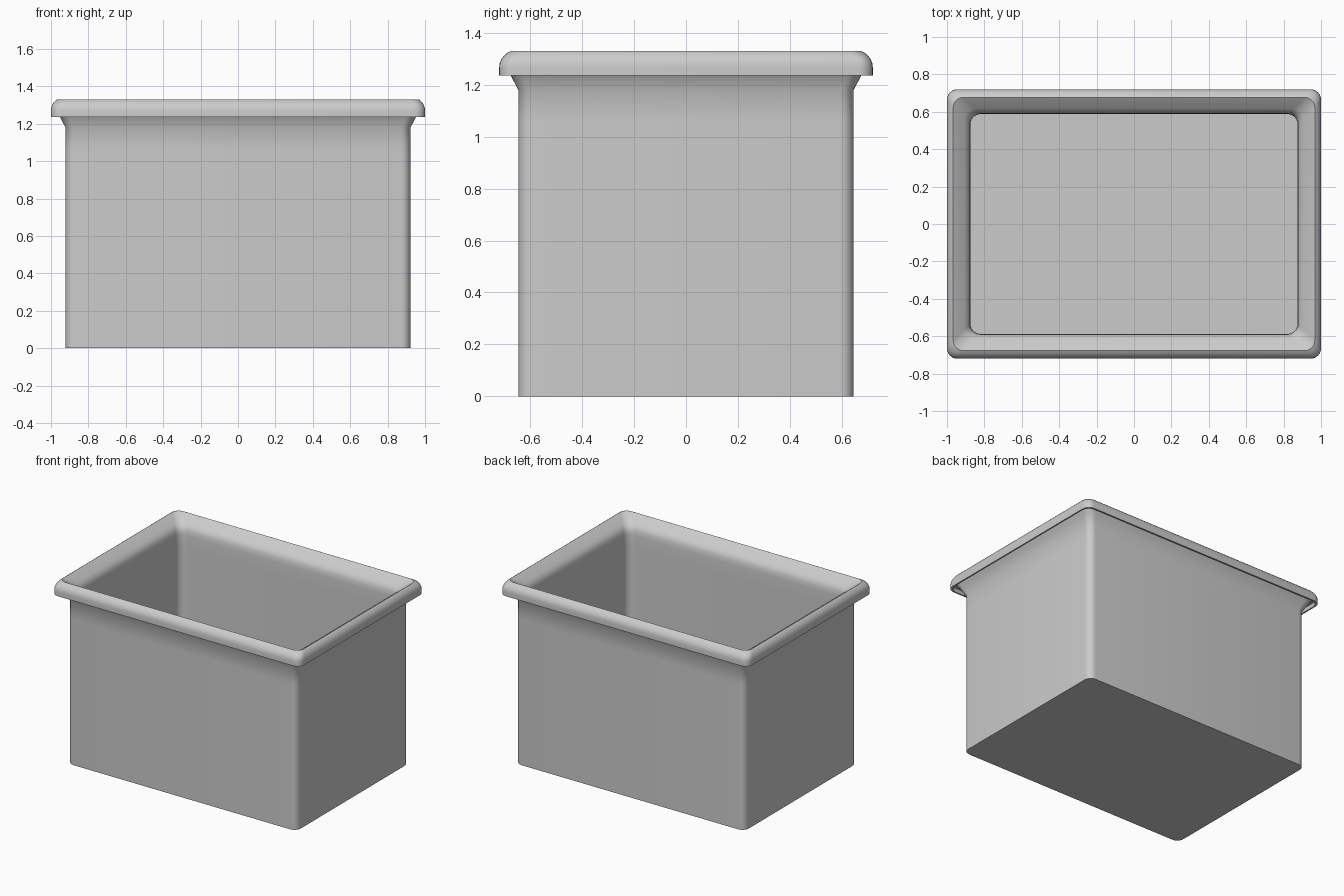
import bpy, bmesh, math

if "Cube" in bpy.data.objects:
    bpy.data.objects.remove(bpy.data.objects["Cube"])

SEG = 6  # steps per rounded corner


def ring(bm, hx, hy, r, z):
    """Rounded rectangle loop of vertices."""
    verts = []
    for k, (sx, sy) in enumerate([(1, 1), (-1, 1), (-1, -1), (1, -1)]):
        for i in range(SEG + 1):
            a = math.pi / 2 * (k + i / SEG)
            verts.append(bm.verts.new((sx * (hx - r) + r * math.cos(a),
                                       sy * (hy - r) + r * math.sin(a), z)))
    return verts


# Wall section, from outer base over the lip to the inner floor
section = [(0.922, 0.646, 0.05, 0.0), (0.922, 0.646, 0.05, 1.06),
           (0.922, 0.646, 0.05, 1.18),                               # body
           (0.953, 0.676, 0.055, 1.237), (0.968, 0.690, 0.055, 1.264),  # flare
           (0.987, 0.707, 0.055, 1.264), (0.989, 0.709, 0.055, 1.237),  # groove
           (1.0, 0.72, 0.055, 1.237), (1.0, 0.72, 0.055, 1.268)]     # lip
for i in range(1, 6):                                                # rounded lip top
    a = math.radians(13 * i)
    k = math.sin(a) / math.sin(math.radians(65))
    d = (1 - math.cos(a)) / (1 - math.cos(math.radians(65)))
    section.append((1.0 - 0.033 * d, 0.72 - 0.043 * d, 0.055, 1.268 + 0.062 * k))
section += [(0.905, 0.616, 0.055, 1.286), (0.888, 0.600, 0.055, 1.268),  # inner slope
            (0.878, 0.591, 0.055, 1.245), (0.875, 0.588, 0.055, 1.21),
            (0.875, 0.588, 0.055, 1.12), (0.875, 0.588, 0.055, 0.045)]   # inner wall

bm = bmesh.new()
rings = [ring(bm, *s) for s in section]
n = len(rings[0])
for a, b in zip(rings, rings[1:]):
    for i in range(n):
        j = (i + 1) % n
        bm.faces.new((a[i], a[j], b[j], b[i]))
bm.faces.new(rings[0][::-1])   # underside
bm.faces.new(rings[-1])        # inner floor
bmesh.ops.recalc_face_normals(bm, faces=bm.faces)

mesh = bpy.data.meshes.new("storage_bin")
bm.to_mesh(mesh)
bm.free()
bin_obj = bpy.data.objects.new("storage_bin", mesh)
bpy.context.collection.objects.link(bin_obj)
bpy.context.view_layer.objects.active = bin_obj
bin_obj.select_set(True)
bpy.ops.object.shade_smooth_by_angle(angle=math.radians(40))
